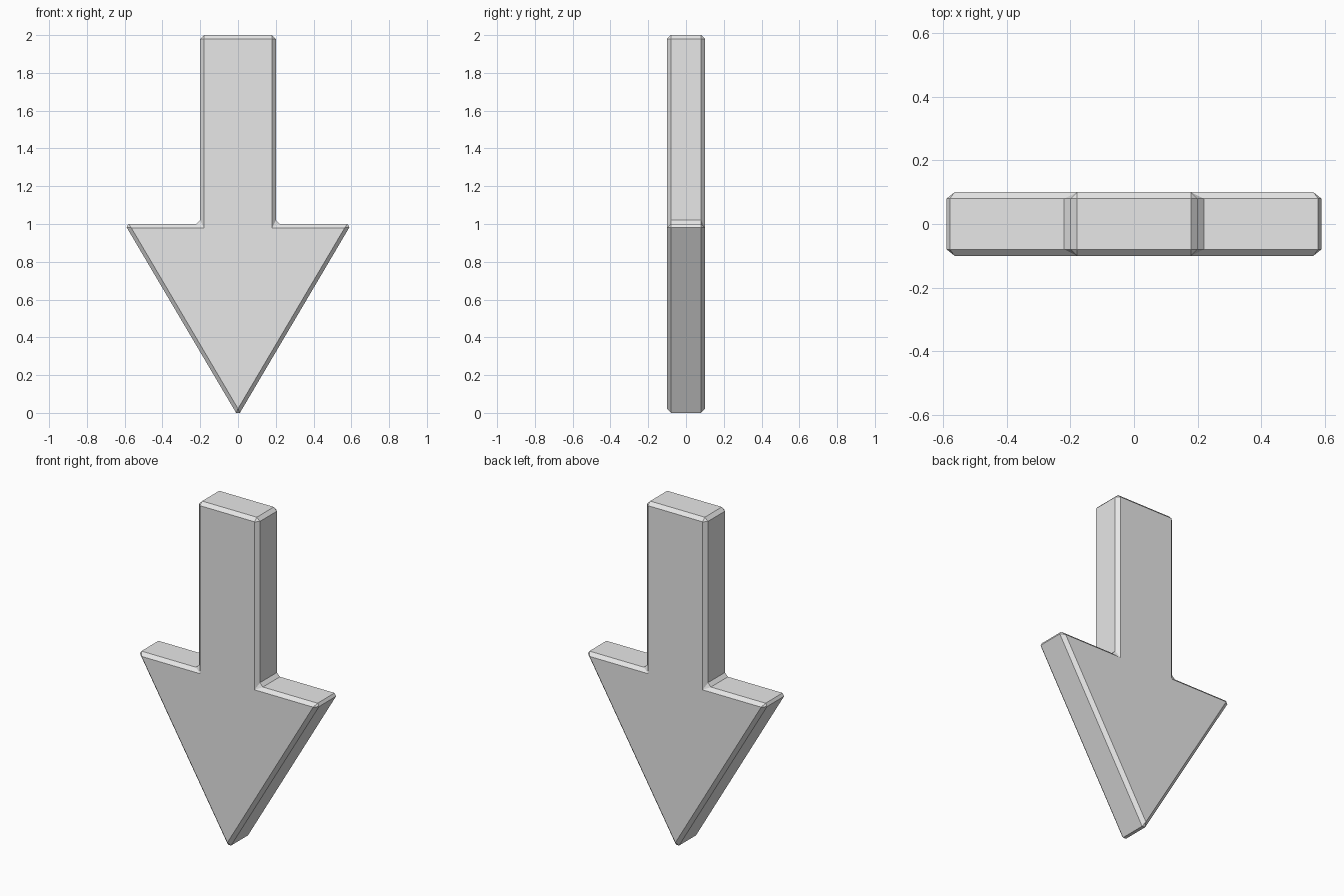
import bpy
import bmesh

cube = bpy.data.objects.get("Cube")
if cube:
    bpy.data.objects.remove(cube, do_unlink=True)

# Single grey material
grey = bpy.data.materials.new("light_grey")
grey.use_nodes = True
colour = (0.8, 0.8, 0.8, 1.0)
grey.diffuse_color = colour
grey.node_tree.nodes["Principled BSDF"].inputs["Base Color"].default_value = colour

# Arrow outline: right half from tip to top, mirrored for the left half
half = [(0.6, 1.0), (0.2, 1.0), (0.2, 2.0)]
outline = [(0, -0.017)] + half + [(-x, z) for x, z in reversed(half)]
depth = 0.2

# Extrude the outline into a slab
bm = bmesh.new()
face = bm.faces.new([bm.verts.new((x, -depth / 2, z)) for x, z in outline])
slab = bmesh.ops.extrude_face_region(bm, geom=[face])
back = [v for v in slab["geom"] if isinstance(v, bmesh.types.BMVert)]
bmesh.ops.translate(bm, verts=back, vec=(0, depth, 0))
bmesh.ops.recalc_face_normals(bm, faces=bm.faces)

# Chamfer every edge
bmesh.ops.bevel(bm, geom=bm.edges[:], offset=0.02, offset_type='OFFSET',
                segments=1, affect='EDGES', clamp_overlap=True)

mesh = bpy.data.meshes.new("down_arrow")
bm.to_mesh(mesh)
bm.free()
mesh.materials.append(grey)
arrow = bpy.data.objects.new("down_arrow", mesh)
bpy.context.collection.objects.link(arrow)
